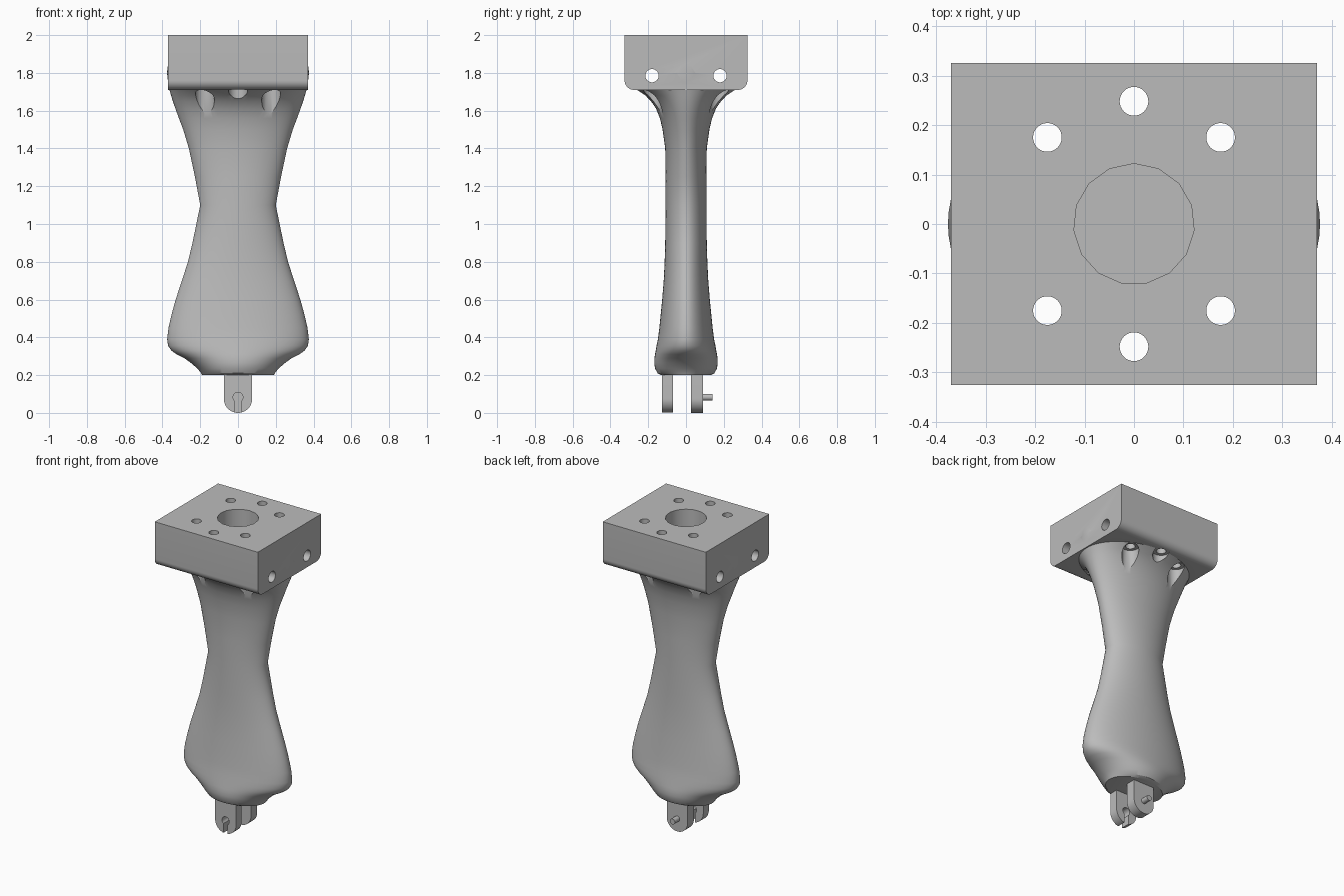
import bpy, bmesh, math
from mathutils import Matrix

cube = bpy.data.objects.get("Cube")
if cube:
    bpy.data.objects.remove(cube, do_unlink=True)

grey = bpy.data.materials.new("plain grey")
grey.use_nodes = True
colour = (0.5, 0.5, 0.5, 1)
grey.diffuse_color = colour
grey.node_tree.nodes["Principled BSDF"].inputs["Base Color"].default_value = colour


def make_object(name, bm):
    bmesh.ops.recalc_face_normals(bm, faces=bm.faces)
    mesh = bpy.data.meshes.new(name)
    bm.to_mesh(mesh)
    bm.free()
    mesh.materials.append(grey)
    obj = bpy.data.objects.new(name, mesh)
    bpy.context.collection.objects.link(obj)
    return obj


def loft(name, rings):
    """Skin a list of closed rings and cap both ends."""
    bm = bmesh.new()
    loops = [[bm.verts.new(p) for p in ring] for ring in rings]
    n = len(loops[0])
    for low, high in zip(loops, loops[1:]):
        for i in range(n):
            j = (i + 1) % n
            bm.faces.new((low[i], low[j], high[j], high[i]))
    bm.faces.new(loops[0])
    bm.faces.new(loops[-1])
    return make_object(name, bm)


def cylinder(name, start, length, radius, axis="Z", sides=32):
    bm = bmesh.new()
    bmesh.ops.create_cone(bm, cap_ends=True, segments=sides, radius1=radius,
                          radius2=radius, depth=length)
    bmesh.ops.translate(bm, verts=bm.verts, vec=(0, 0, length / 2))
    turn = {"Z": Matrix(), "X": Matrix.Rotation(math.pi / 2, 4, "Y"),
            "Y": Matrix.Rotation(-math.pi / 2, 4, "X")}[axis]
    bmesh.ops.transform(bm, matrix=Matrix.Translation(start) @ turn, verts=bm.verts)
    return make_object(name, bm)


def box(name, centre, size):
    bm = bmesh.new()
    bmesh.ops.create_cube(bm, size=1)
    bmesh.ops.scale(bm, vec=size, verts=bm.verts)
    bmesh.ops.translate(bm, vec=centre, verts=bm.verts)
    return make_object(name, bm)


def combine(target, other, operation="DIFFERENCE"):
    """Apply a boolean and discard the helper."""
    other.hide_render = True
    mod = target.modifiers.new("boolean", "BOOLEAN")
    mod.operation, mod.object, mod.solver = operation, other, "EXACT"
    bpy.context.view_layer.objects.active = target
    bpy.ops.object.modifier_apply(modifier=mod.name)
    bpy.data.objects.remove(other, do_unlink=True)


def smooth(obj, angle=28):
    bpy.ops.object.select_all(action="DESELECT")
    obj.select_set(True)
    bpy.context.view_layer.objects.active = obj
    bpy.ops.object.shade_smooth_by_angle(angle=math.radians(angle))


def arc(cx, cz, r, start, end, steps=10):
    return [(cx + r * math.cos(math.radians(start + (end - start) * i / steps)),
             cz + r * math.sin(math.radians(start + (end - start) * i / steps)))
            for i in range(steps + 1)]


# Waisted grip: height, half width, half depth
stations = [
    (.2, .19, .13), (.21, .195, .15), (.235, .215, .164), (.265, .25, .168),
    (.29, .285, .167), (.31, .325, .164), (.33, .353, .16), (.355, .37, .156),
    (.39, .375, .149), (.45, .368, .141), (.52, .352, .134), (.6, .33, .126),
    (.7, .297, .118), (.8, .265, .113), (.9, .241, .11), (1.1, .2, .108),
    (1.25, .228, .108), (1.4, .26, .11), (1.5, .29, .124), (1.56, .313, .138),
    (1.61, .331, .158), (1.65, .345, .185), (1.68, .354, .215), (1.71, .363, .262),
    (1.75, .37, .28), (1.8, .376, .28), (1.85, .37, .28), (1.9, .355, .28)]
turns = [math.tau * i / 72 for i in range(72)]
grip = loft("grip_with_mounting_block",
            [[(a * math.cos(t), b * math.sin(t), z) for t in turns]
             for z, a, b in stations])

# Mounting block with two rounded lower edges
section = [(.325, 2), (-.325, 2)] + arc(-.275, 1.76, .05, 180, 270) \
    + arc(.275, 1.76, .05, 270, 360)
block = loft("block", [[(x, y, z) for y, z in section] for x in (-.37, .37)])
combine(grip, block, "UNION")

# Central blind bore, side holes and bolt holes with clearance below
combine(grip, cylinder("bore", (0, 0, 1.7), .5, .122, "Z", 15))
for s in (-1, 1):
    for x, y in ((-.175, .175), (0, .248), (.175, .175)):
        combine(grip, cylinder("bolt_hole", (x, s * y, 1.6), .6, .029))
        combine(grip, cylinder("clearance", (x, s * y, 1.4), .312, .05))
    combine(grip, cylinder("side_hole", (-.6, s * .18, 1.785), 1.2, .035, "X"))
smooth(grip)

# Two clevis lugs below the grip
lug_profile = [(.075, .21), (-.075, .21)] + arc(0, .075, .075, 180, 360, 24)
for name, y0, y1 in (("front_lug", -.127, -.07), ("back_lug", .026, .09)):
    lug = loft(name, [[(x, y, z) for x, z in lug_profile] for y in (y0, y1)])
    if name == "front_lug":
        combine(lug, cylinder("keyhole", (0, -.2, .083), .18, .026, "Y"))
        combine(lug, box("slot", (0, -.11, .03), (.03, .18, .1)))
    smooth(lug)

# Pivot pin on the back lug
smooth(cylinder("pivot_pin", (0, .08, .083), .06, .018, "Y", 24))
